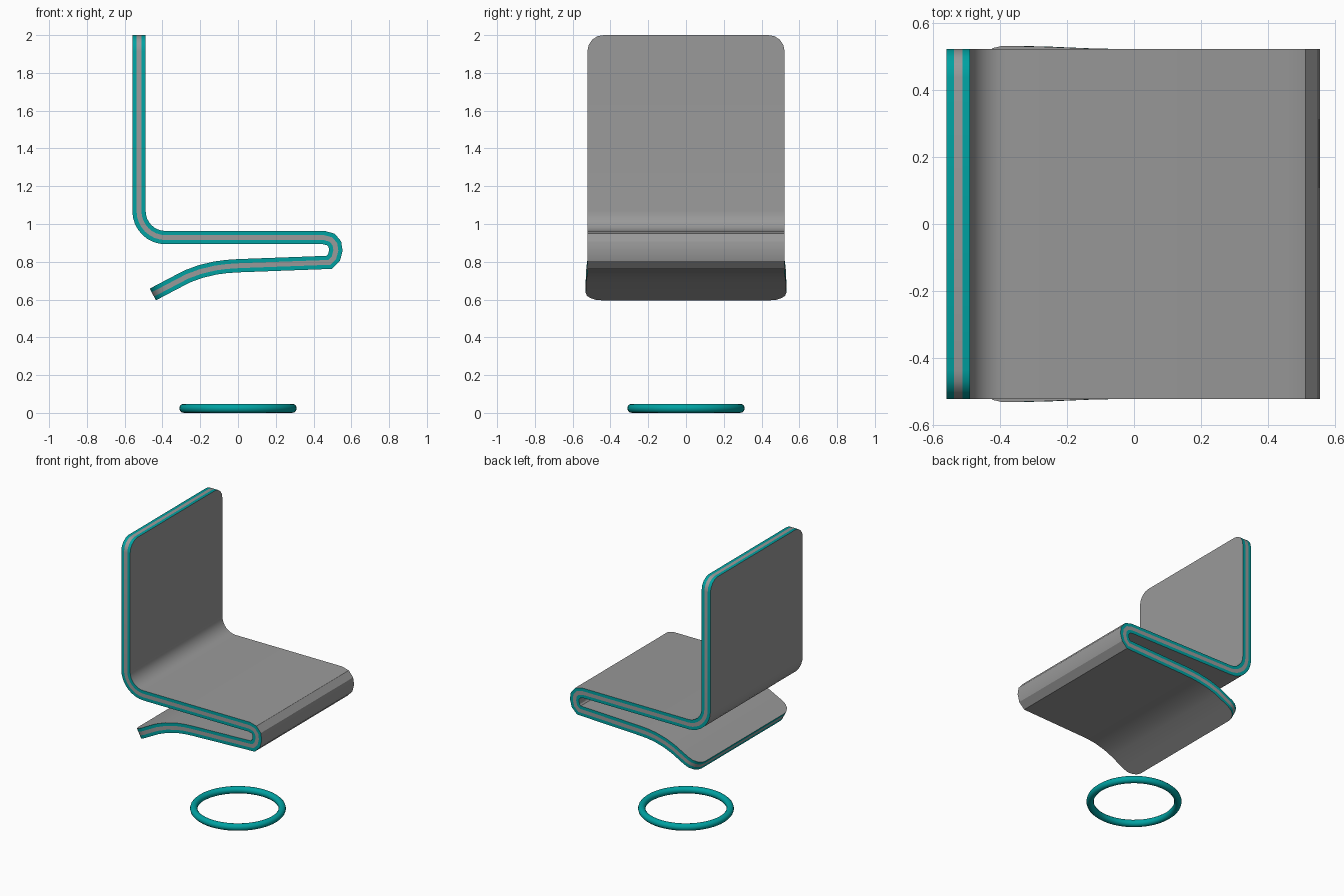
import bpy, bmesh, math
from mathutils import Vector

if "Cube" in bpy.data.objects:
    bpy.data.objects.remove(bpy.data.objects["Cube"])

teal = bpy.data.materials.new("teal")
teal.diffuse_color = (0.0, 0.36, 0.36, 1)
teal.use_nodes = True
teal.node_tree.nodes["Principled BSDF"].inputs["Base Color"].default_value = teal.diffuse_color
grey = bpy.data.materials.new("grey")
grey.diffuse_color = (0.32, 0.32, 0.32, 1)
grey.use_nodes = True
grey.node_tree.nodes["Principled BSDF"].inputs["Base Color"].default_value = grey.diffuse_color

W = 0.522                              # half width of the sheet
LAYERS = (-0.035, -0.013, 0.013, 0.035)  # laminate boundaries


def rounded_end(end, toward, half, r=0.085, n=4):
    """Stations (point, half width) that round off the corners of a sheet end."""
    end, toward = Vector(end), Vector(toward)
    d = (toward - end).normalized()
    out = []
    for i in range(n + 1):
        a = math.pi / 2 * i / n
        out.append((end + d * r * (1 - math.cos(a)), half - r + r * math.sin(a)))
    return out


# side profile: back, bend, seat, front fold, underside, flared tail
st = rounded_end((-0.524, 2.0), (-0.524, 1.07), W)
for i in range(9):
    a = math.pi + math.pi / 2 * i / 8
    st.append((Vector((-0.384 + 0.14 * math.cos(a), 1.068 + 0.14 * math.sin(a))), W))
for x, z in ((0.455, 0.928), (0.492, 0.918), (0.513, 0.893), (0.518, 0.86),
             (0.508, 0.822), (0.483, 0.797), (0.0, 0.779), (-0.06, 0.775)):
    st.append((Vector((x, z)), W))
for x, z, w in ((-0.12, 0.767, 0.523), (-0.2, 0.748, 0.526), (-0.27, 0.722, 0.529)):
    st.append((Vector((x, z)), w))
st += reversed(rounded_end((-0.451, 0.627), (-0.27, 0.722), 0.531))

# folded laminated sheet
bm = bmesh.new()
rows = []
for i, (p, w) in enumerate(st):
    a = (p - st[i - 1][0]).normalized() if i else None
    b = (st[i + 1][0] - p).normalized() if i < len(st) - 1 else a
    a = a or b
    t = (a + b).normalized()
    nrm = Vector((-t.y, t.x)) / max(t.dot(a), 0.5)
    rows.append([[bm.verts.new((p.x + nrm.x * o, s * w, p.y + nrm.y * o))
                  for s in (-1, 1)] for o in LAYERS])


def face(verts, mat=0):
    bm.faces.new(verts).material_index = mat


for r, q in zip(rows, rows[1:]):
    for k in (0, 3):                   # broad faces
        face((r[k][0], r[k][1], q[k][1], q[k][0]))
    for s in (0, 1):                   # striped long edges
        for k in range(3):
            face((r[k][s], r[k + 1][s], q[k + 1][s], q[k][s]), 1 if k != 1 else 0)
for r in (rows[0], rows[-1]):          # striped ends
    for k in range(3):
        face((r[k][0], r[k][1], r[k + 1][1], r[k + 1][0]), 1 if k != 1 else 0)
bmesh.ops.recalc_face_normals(bm, faces=bm.faces)
me = bpy.data.meshes.new("folded_sheet")
bm.to_mesh(me)
bm.free()
me.materials.append(grey)
me.materials.append(teal)
sheet = bpy.data.objects.new("folded_sheet", me)
bpy.context.collection.objects.link(sheet)
bpy.context.view_layer.objects.active = sheet
sheet.select_set(True)
bpy.ops.object.shade_smooth_by_angle(angle=math.radians(25))
sheet.select_set(False)

# floor ring
bpy.ops.mesh.primitive_torus_add(major_radius=0.287, minor_radius=0.024,
                                 major_segments=48, minor_segments=12,
                                 location=(0, 0, 0.024))
ring = bpy.context.object
ring.name = "floor_ring"
ring.data.materials.append(teal)
bpy.ops.object.shade_smooth_by_angle(angle=math.radians(40))
